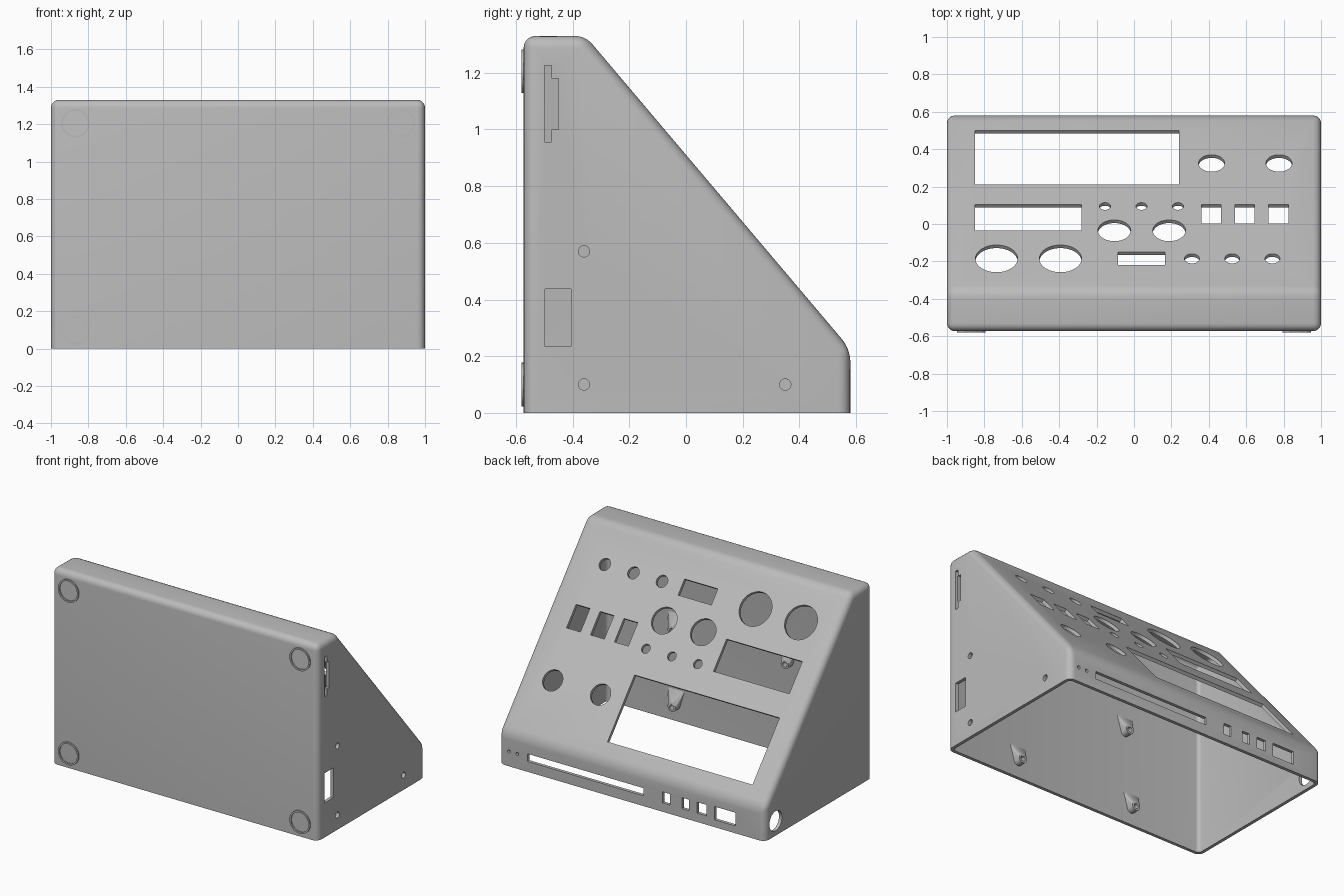
import bpy, bmesh, math
from mathutils import Vector, Matrix

if "Cube" in bpy.data.objects:
    bpy.data.objects.remove(bpy.data.objects["Cube"])

grey = bpy.data.materials.new("plain grey")
grey.use_nodes = True
COLOUR = (0.5, 0.5, 0.5, 1)
grey.diffuse_color = COLOUR
grey.node_tree.nodes["Principled BSDF"].inputs["Base Color"].default_value = COLOUR

FRONT, BACK, TOP = -0.573, 0.58, 1.33
CREST, LIP = -0.355, 0.225      # y where the slope starts, z where it ends
WALL = 0.022
SLOPE = Vector((0, BACK - CREST, LIP - TOP)).normalized()


def to_object(bm, name):
    bmesh.ops.recalc_face_normals(bm, faces=bm.faces)
    mesh = bpy.data.meshes.new(name)
    bm.to_mesh(mesh)
    bm.free()
    mesh.materials.append(grey)
    obj = bpy.data.objects.new(name, mesh)
    bpy.context.collection.objects.link(obj)
    return obj


def prism(bm, points, frame, low, high):
    """Extrude a flat outline along the frame's third axis."""
    bottom = [bm.verts.new(frame @ Vector((u, v, low))) for u, v in points]
    face = bm.faces.new(bottom)
    out = bmesh.ops.extrude_face_region(bm, geom=[face])
    move = frame.to_3x3() @ Vector((0, 0, high - low))
    bmesh.ops.translate(bm, vec=move, verts=[g for g in out["geom"] if isinstance(g, bmesh.types.BMVert)])


def frame(origin, u, v):
    u, v = Vector(u), Vector(v)
    m = Matrix((u, v, u.cross(v))).transposed().to_4x4()
    m.translation = Vector(origin)
    return m


def rect(u0, u1, v0, v1):
    return [(u0, v0), (u1, v0), (u1, v1), (u0, v1)]


def circle(u, v, r, n=40):
    return [(u + r * math.cos(k * math.tau / n), v + r * math.sin(k * math.tau / n)) for k in range(n)]


def subtract(obj, cutter):
    cutter.hide_render = True
    mod = obj.modifiers.new("cut", "BOOLEAN")
    mod.operation, mod.solver, mod.object = "DIFFERENCE", "EXACT", cutter
    bpy.context.view_layer.objects.active = obj
    bpy.ops.object.modifier_apply(modifier=mod.name)
    bpy.data.objects.remove(cutter)


def smooth(obj):
    bpy.ops.object.select_all(action="DESELECT")
    obj.select_set(True)
    bpy.context.view_layer.objects.active = obj
    bpy.ops.object.shade_smooth_by_angle(angle=math.radians(30))


SIDE = frame((0, 0, 0), (0, 1, 0), (0, 0, 1))          # u = y, v = z, out along +x


def wedge(name, t, bottom, radius):
    """Console body inset by t, rounded everywhere but at the base."""
    pts = [(FRONT + t, bottom), (FRONT + t, TOP - t), (CREST - 0.467 * t, TOP - t),
           (BACK - t, LIP - 0.364 * t), (BACK - t, bottom)]
    bm = bmesh.new()
    prism(bm, pts, SIDE, -1 + t, 1 - t)
    edges = [e for e in bm.edges if max(v.co.z for v in e.verts) > bottom + 0.01]
    bmesh.ops.bevel(bm, geom=edges, offset=radius, offset_type="OFFSET", segments=5,
                    profile=0.5, affect="EDGES", clamp_overlap=True)
    return to_object(bm, name)


# Hollow console shell, open underneath
shell = wedge("console_shell", 0, 0, 0.042)
subtract(shell, wedge("cavity", WALL, -0.1, 0.025))

# Control panel openings on the slope, placed by plan position
panel = frame((0, CREST, TOP), (1, 0, 0), SLOPE)


def along(y):
    return (y - CREST) / SLOPE.y


cuts = bmesh.new()
plates = [(-0.85, 0.24, 0.21, 0.5), (-0.85, -0.28, -0.035, 0.105), (-0.085, 0.165, -0.22, -0.15)]
plates += [(x, x + 0.105, 0.003, 0.105) for x in (0.36, 0.54, 0.72)]
for x0, x1, y0, y1 in plates:
    prism(cuts, rect(x0, x1, along(y0), along(y1)), panel, -0.06, 0.06)
rounds = [((0.415, 0.775), 0.325, 0.07), ((-0.155, 0.04, 0.235), 0.095, 0.03),
          ((-0.105, 0.188), -0.035, 0.088), ((-0.735, -0.393), -0.185, 0.113),
          ((0.31, 0.525, 0.74), -0.185, 0.04)]
for xs, y, r in rounds:
    for x in xs:
        prism(cuts, circle(x, along(y), r), panel, -0.06, 0.06)

# Connector openings along the low back wall
back = frame((0, BACK, 0), (1, 0, 0), (0, 0, 1))
for x0, x1, z0, z1 in [(-0.087, 0.787, 0.07, 0.122), (-0.285, -0.23, 0.06, 0.135), (-0.43, -0.376, 0.06, 0.135),
                       (-0.56, -0.49, 0.06, 0.135), (-0.78, -0.62, 0.05, 0.14)]:
    prism(cuts, rect(x0, x1, z0, z1), back, -0.06, 0.06)
for x in (0.863, 0.925):
    prism(cuts, circle(x, 0.1, 0.011, 16), back, -0.06, 0.06)

# Side openings: stepped slot, socket and screw holes on one side, round port on the other
slot = [(-0.5, 0.955), (-0.475, 0.955), (-0.475, 1.0), (-0.45, 1.0),
        (-0.45, 1.18), (-0.475, 1.18), (-0.475, 1.225), (-0.5, 1.225)]
for outline in [slot, rect(-0.497, -0.405, 0.235, 0.437)] + [
        circle(y, z, 0.02, 24) for y, z in ((-0.36, 0.57), (-0.36, 0.1), (0.35, 0.1))]:
    prism(cuts, outline, SIDE, 0.94, 1.06)
prism(cuts, circle(0.465, 0.1, 0.067), SIDE, -1.06, -0.94)
subtract(shell, to_object(cuts, "openings"))
smooth(shell)

# Raised foot rings on the front wall
front = frame((0, FRONT, 0), (1, 0, 0), (0, 0, 1))     # out along -y
for side, x in (("right", -0.87), ("left", 0.87)):
    for level, z in (("lower", 0.1), ("upper", 1.205)):
        bm, hole = bmesh.new(), bmesh.new()
        prism(bm, circle(x, z, 0.077, 48), front, -0.005, 0.008)
        prism(hole, circle(x, z, 0.066, 48), front, -0.02, 0.02)
        ring = to_object(bm, f"{level}_{side}_foot_ring")
        subtract(ring, to_object(hole, "ring_hole"))
        smooth(ring)

# Tapered screw bosses inside the front wall
for k, (x, z) in enumerate([(0.46, 0.11), (-0.44, 0.11), (0.46, 0.63), (-0.39, 0.63)]):
    bm, hole = bmesh.new(), bmesh.new()
    for points, depth in ((circle(x, z, 0.03, 24), 0.07), (circle(x, z, 0.03, 24), WALL - 0.004),
                          (rect(x - 0.06, x + 0.06, z + 0.1, z + 0.11), WALL - 0.004)):
        for u, v in points:
            bm.verts.new(front @ Vector((u, v, -depth)))
    hull = bmesh.ops.convex_hull(bm, input=bm.verts)
    bmesh.ops.delete(bm, geom=[v for v in bm.verts if not v.link_faces], context="VERTS")
    prism(hole, circle(x, z, 0.016, 24), front, -0.1, -0.03)
    boss = to_object(bm, f"screw_boss_{k + 1}")
    subtract(boss, to_object(hole, "boss_hole"))
    smooth(boss)
